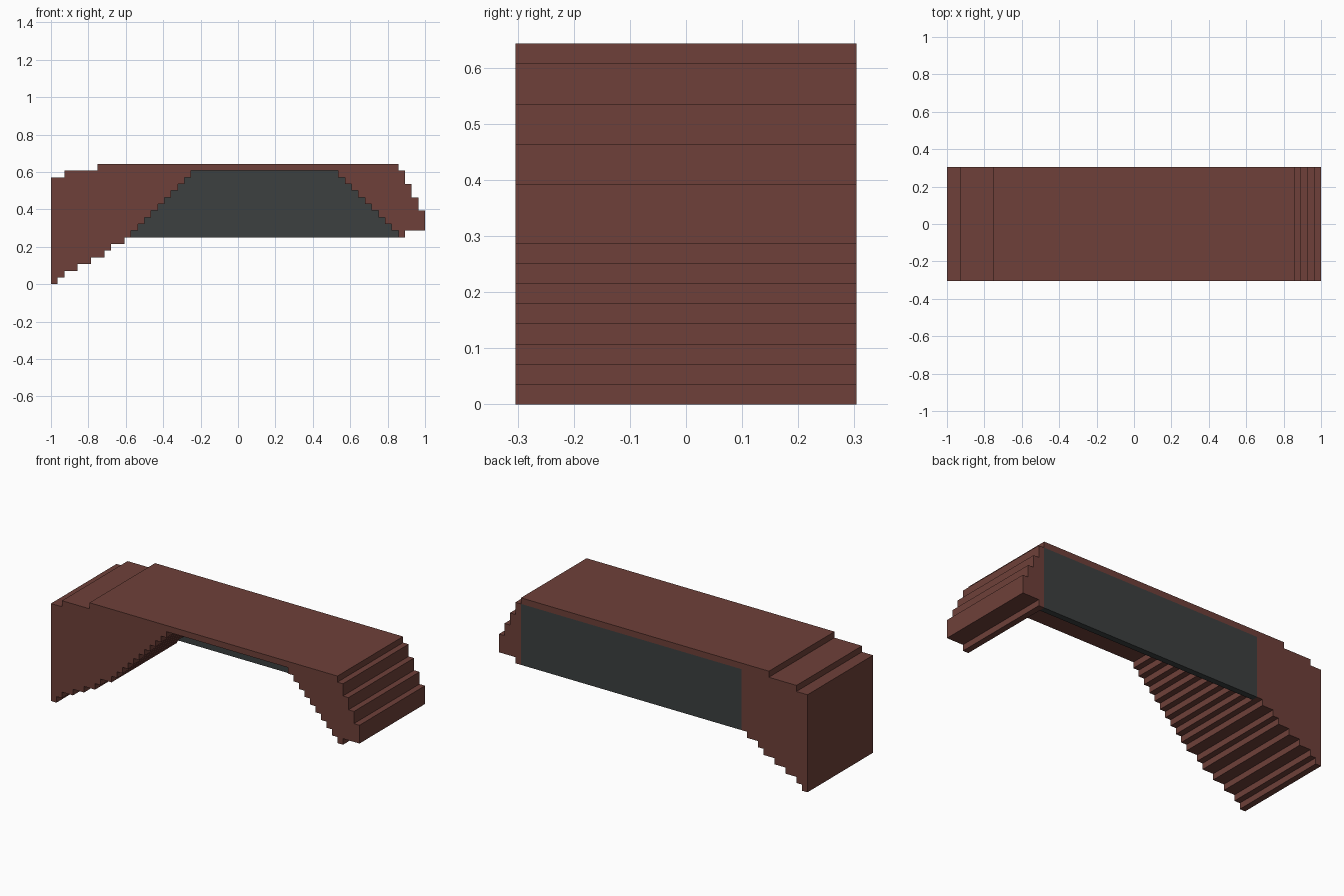
import bpy
import bmesh

cube = bpy.data.objects.get("Cube")
if cube:
    bpy.data.objects.remove(cube, do_unlink=True)

U = 2 / 56            # one grid block
BACK = 8.5            # half depth in blocks


def material(name, rgb):
    mat = bpy.data.materials.new(name)
    mat.use_nodes = True
    mat.diffuse_color = (*rgb, 1)
    bsdf = mat.node_tree.nodes["Principled BSDF"]
    bsdf.inputs["Base Color"].default_value = (*rgb, 1)
    bsdf.inputs["Roughness"].default_value = 0.9
    return mat


def extrude_profile(name, outline, y0, y1, mat):
    """Extrude an x-z outline, given in blocks, from y0 to y1."""
    bm = bmesh.new()
    face = bm.faces.new([bm.verts.new((x * U, y0 * U, z * U)) for x, z in outline])
    out = bmesh.ops.extrude_face_region(bm, geom=[face])
    moved = [v for v in out["geom"] if isinstance(v, bmesh.types.BMVert)]
    bmesh.ops.translate(bm, verts=moved, vec=(0, (y1 - y0) * U, 0))
    bmesh.ops.recalc_face_normals(bm, faces=bm.faces)
    mesh = bpy.data.meshes.new(name)
    bm.to_mesh(mesh)
    bm.free()
    mesh.materials.append(mat)
    obj = bpy.data.objects.new(name, mesh)
    bpy.context.collection.objects.link(obj)
    return obj


def treads(steps):
    """Turn (x start, x end, height) treads into outline points."""
    return [p for x0, x1, z in steps for p in ((x0, z), (x1, z))]


brown = material("red_brown", (0.156, 0.051, 0.041))
slate = material("dark_slate", (0.045, 0.051, 0.051))

# Stepped roof line and right end, then the stepped underside of the left end
roof = treads([(-28, -26, 16), (-26, -21, 17), (-21, 24, 18), (24, 25, 17),
               (25, 26, 15), (26, 27, 13), (27, 28, 11), (28, 25, 8)])
underside = treads([(-17, -19, 6), (-19, -20, 5), (-20, -22, 4), (-22, -24, 3),
                    (-24, -26, 2), (-26, -27, 1), (-27, -28, 0)])

# Opening: one block in for every block up on both sides
right_stair = [p for i in range(10) for p in ((24 - i, 7 + i), (24 - i, 8 + i))]
left_stair = [(-x + 8, z) for x, z in reversed(right_stair)]
stepped_opening = [(25, 7)] + right_stair + left_stair + [(-17, 7)]
square_opening = [(25, 7), (24, 7), (24, 17), (-16, 17), (-16, 7), (-17, 7)]

extrude_profile("stepped_body", roof + stepped_opening + underside,
                -BACK, BACK - 1, brown)
extrude_profile("rear_frame", roof + square_opening + underside,
                BACK - 1, BACK, brown)

# Dark panel closing the back of the opening
extrude_profile("back_panel", [(24, 7), (24, 17), (-16, 17), (-16, 7)],
                BACK - 1, BACK, slate)
